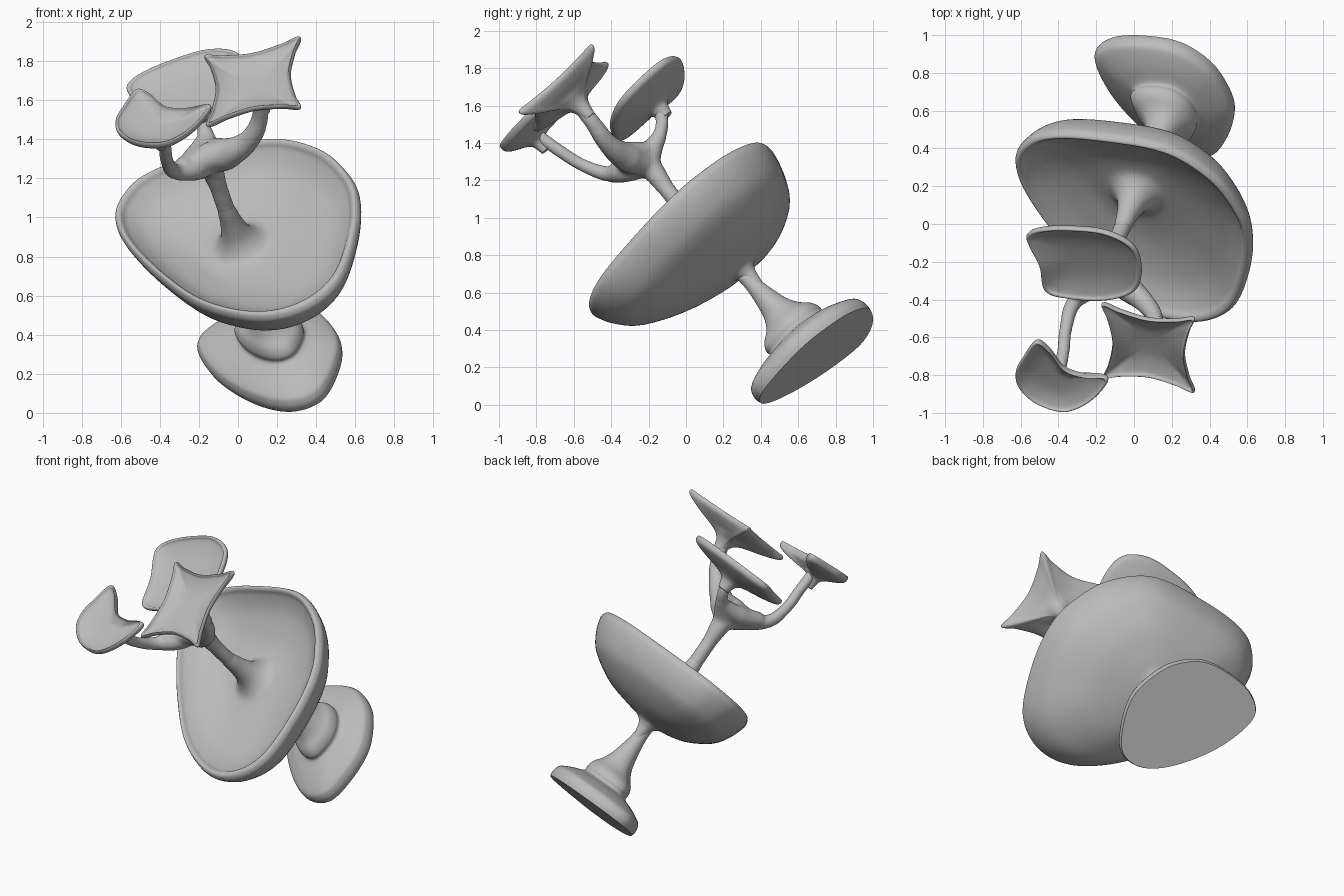
import bpy, bmesh, math
from mathutils import Vector

cube = bpy.data.objects.get("Cube")
if cube:
    bpy.data.objects.remove(cube)

grey = bpy.data.materials.new("clay_grey")
grey.use_nodes = True
COL = (0.5, 0.5, 0.5, 1)
grey.diffuse_color = COL
grey.node_tree.nodes["Principled BSDF"].inputs["Base Color"].default_value = COL


def spline(pts, steps, closed):
    """Catmull-Rom samples through 2D points."""
    pts = [Vector(p) for p in pts]
    n = len(pts)
    get = (lambda i: pts[i % n]) if closed else (lambda i: pts[max(0, min(n - 1, i))])
    out = []
    for i in range(n if closed else n - 1):
        a, b, c, d = (get(i + k) for k in (-1, 0, 1, 2))
        for k in range(steps):
            t = k / steps
            out.append(0.5 * (2 * b + (c - a) * t + (2 * a - 5 * b + 4 * c - d) * t * t
                              + (3 * b - a - 3 * c + d) * t ** 3))
    if not closed:
        out.append(pts[-1])
    return out


def finish(ob):
    ob.data.materials.clear()
    ob.data.materials.append(grey)
    bpy.ops.object.select_all(action='DESELECT')
    ob.select_set(True)
    bpy.context.view_layer.objects.active = ob
    bpy.ops.object.shade_smooth_by_angle(angle=math.radians(40))


def frame(axis):
    """Sideways, upward and normal directions of a tilted plane."""
    a = Vector(axis).normalized()
    u = (Vector((1, 0, 0)) - a.x * a).normalized()
    return u, a.cross(u), a


def loft(name, origin, axis, outline, profile):
    """Sweep a free outline through (scale, height) rings; small rings turn round."""
    u, v, a = frame(axis)
    origin = Vector(origin)
    ring2d = spline(outline, 8, True)
    mean = sum(p.length for p in ring2d) / len(ring2d)
    bm = bmesh.new()
    rings = []
    for f, h in spline(profile, 4, False):
        w = max(0.0, min(1.0, (f - 0.1) / 0.5))
        w = w * w * (3 - 2 * w)
        ring = []
        for p in ring2d:
            q = p * f * w + p.normalized() * (mean * f * (1 - w))
            ring.append(bm.verts.new(origin + u * q.x + v * q.y + a * h))
        rings.append(ring)
    n = len(ring2d)
    for r0, r1 in zip(rings, rings[1:]):
        for i in range(n):
            bm.faces.new((r0[i], r0[(i + 1) % n], r1[(i + 1) % n], r1[i]))
    bm.faces.new(rings[0][::-1])
    bm.faces.new(rings[-1])
    bmesh.ops.recalc_face_normals(bm, faces=bm.faces)
    me = bpy.data.meshes.new(name)
    bm.to_mesh(me)
    bm.free()
    ob = bpy.data.objects.new(name, me)
    bpy.context.collection.objects.link(ob)
    finish(ob)


def tray(name, plan, centre, slope, profile):
    """Loft whose outline is given in plan and laid on a sloping plane."""
    axis = (-slope[0], -slope[1], 1)
    u, v, _ = frame(axis)
    outline = []
    for x, y in plan:
        dx, dy = x - centre[0], y - centre[1]
        r = Vector((dx, dy, slope[0] * dx + slope[1] * dy))
        outline.append((r.dot(u), r.dot(v)))
    loft(name, centre, axis, outline, profile)


# Foot: flat egg-shaped disc, plinth and lower stem
loft("foot_and_lower_stem", (.149, .496, .497), (-.27, -.66, .70),
     [(.315, -.05), (.28, .1), (.18, .26), (.01, .36), (-.2, .355), (-.37, .295), (-.45, .18),
      (-.38, -.02), (-.25, -.2), (-.09, -.345), (.06, -.41), (.2, -.375), (.28, -.23)],
     [(.985, -.32), (1, -.29), (.985, -.26), (.93, -.232), (.72, -.195), (.53, -.172), (.475, -.155),
      (.48, -.125), (.43, -.085), (.31, -.04), (.22, .02), (.165, .1), (.125, .18), (.11, .25), (.115, .33)])

# Large bowl with rounded lip and a flare where the stem rises from its floor
loft("bowl", (.0275, .208, .821), (-.27, -.685, .677),
     [(.675, 0), (.615, .2), (.465, .41), (.2, .55), (-.2, .535), (-.45, .475), (-.57, .37), (-.62, .22),
      (-.565, .01), (-.39, -.28), (-.16, -.55), (.13, -.715), (.38, -.715), (.57, -.565), (.66, -.27)],
     [(.04, -.26), (.06, -.205), (.085, -.17), (.14, -.143), (.3, -.123), (.57, -.08), (.83, .01),
      (.945, .1), (1, .185), (.995, .222), (.97, .238), (.94, .228), (.9, .196), (.75, .13), (.5, .078),
      (.3, .064), (.2, .08), (.125, .14), (.088, .23), (.07, .32), (.04, .42)])

# Three small trays carried by the branches
dish = [(.12, -.16), (.16, -.12), (.21, -.097), (.34, -.078), (.7, -.053), (.94, -.03), (1, -.006),
        (.985, .012), (.94, .012), (.88, -.002), (.6, -.022), (.3, -.03), (.02, -.032)]
tray("kidney_tray",
     [(-.59, -.71), (-.52, -.62), (-.45, -.665), (-.37, -.765), (-.26, -.805), (-.14, -.815),
      (-.18, -.89), (-.27, -.96), (-.38, -.99), (-.52, -.945), (-.61, -.86), (-.625, -.78)],
     (-.42, -.85, 1.48), (.22, .83), dish)
tray("oval_tray",
     [(-.565, -.055), (-.5, -.025), (-.35, -.018), (-.15, -.04), (0, -.12), (.04, -.25), (0, -.355),
      (-.15, -.4), (-.35, -.39), (-.47, -.35), (-.5, -.22), (-.555, -.11)],
     (-.25, -.21, 1.652), (.4, .96), dish)

# Four-pointed tray: concave edges between the corners
corners = [Vector(c) for c in ((.32, -.5), (-.17, -.42), (-.16, -.81), (.32, -.89))]
mid = Vector((.078, -.655))
star = []
for a, b in zip(corners, corners[1:] + corners[:1]):
    for f, k in ((0, 0), (.15, .11), (.5, .21), (.85, .11)):
        star.append(tuple(a.lerp(b, f).lerp(mid, k)))
tray("star_tray", star, (mid.x, mid.y, 1.695), (.35, .92),
     [(.11, -.22), (.15, -.17), (.2, -.137), (.3, -.108), (.5, -.08), (.75, -.052), (.94, -.025),
      (1, -.005), (.98, .012), (.94, .008), (.88, -.006), (.6, -.026), (.3, -.035), (.02, -.037)])

# Upper stem and branches: tapered tubes fused into one webbed hub
cu = bpy.data.curves.new("branches_curve", 'CURVE')
cu.dimensions = '3D'
cu.bevel_depth = 1.0
cu.bevel_resolution = 6
cu.resolution_u = 8
cu.use_fill_caps = True
paths = [
    [(0, .139, .889, .046), (-.0535, .0025, 1.024, .046), (-.1, -.105, 1.155, .046),
     (-.14, -.2, 1.275, .065), (-.15, -.28, 1.33, .07)],
    [(-.14, -.2, 1.28, .06), (-.22, -.33, 1.245, .058), (-.32, -.42, 1.235, .042),
     (-.36, -.55, 1.28, .035), (-.375, -.68, 1.36, .035), (-.395, -.79, 1.44, .035)],
    [(-.14, -.2, 1.28, .06), (-.06, -.31, 1.32, .08), (.06, -.42, 1.4, .054),
     (.112, -.5, 1.51, .044), (.112, -.58, 1.61, .04)],
    [(-.14, -.2, 1.28, .06), (-.15, -.18, 1.36, .055), (-.175, -.135, 1.46, .037),
     (-.2, -.13, 1.54, .036), (-.222, -.165, 1.61, .035)],
    [(-.24, -.33, 1.265, .055), (-.14, -.3, 1.31, .08), (-.03, -.34, 1.335, .065)],
    [(-.29, -.38, 1.25, .05), (-.22, -.26, 1.31, .06), (-.165, -.155, 1.41, .042)],
    [(-.15, -.19, 1.36, .05), (-.1, -.27, 1.35, .06), (-.02, -.36, 1.36, .05)],
]
for path in paths:
    sp = cu.splines.new('BEZIER')
    sp.bezier_points.add(len(path) - 1)
    for bp, (x, y, z, r) in zip(sp.bezier_points, path):
        bp.co = (x, y, z)
        bp.radius = r
        bp.handle_left_type = bp.handle_right_type = 'AUTO'
tube = bpy.data.objects.new("branches_guide", cu)
bpy.context.collection.objects.link(tube)
bpy.context.view_layer.update()
me = bpy.data.meshes.new_from_object(tube.evaluated_get(bpy.context.evaluated_depsgraph_get()))
bpy.data.objects.remove(tube)
bm = bmesh.new()
bm.from_mesh(me)
bmesh.ops.remove_doubles(bm, verts=bm.verts, dist=1e-5)
bm.to_mesh(me)
bm.free()
branches = bpy.data.objects.new("upper_stem_and_branches", me)
bpy.context.collection.objects.link(branches)
rm = branches.modifiers.new("fuse", 'REMESH')
rm.mode = 'VOXEL'
rm.voxel_size = 0.01
rm.use_smooth_shade = True
sm = branches.modifiers.new("soften", 'SMOOTH')
sm.factor = 0.5
sm.iterations = 18
finish(branches)
